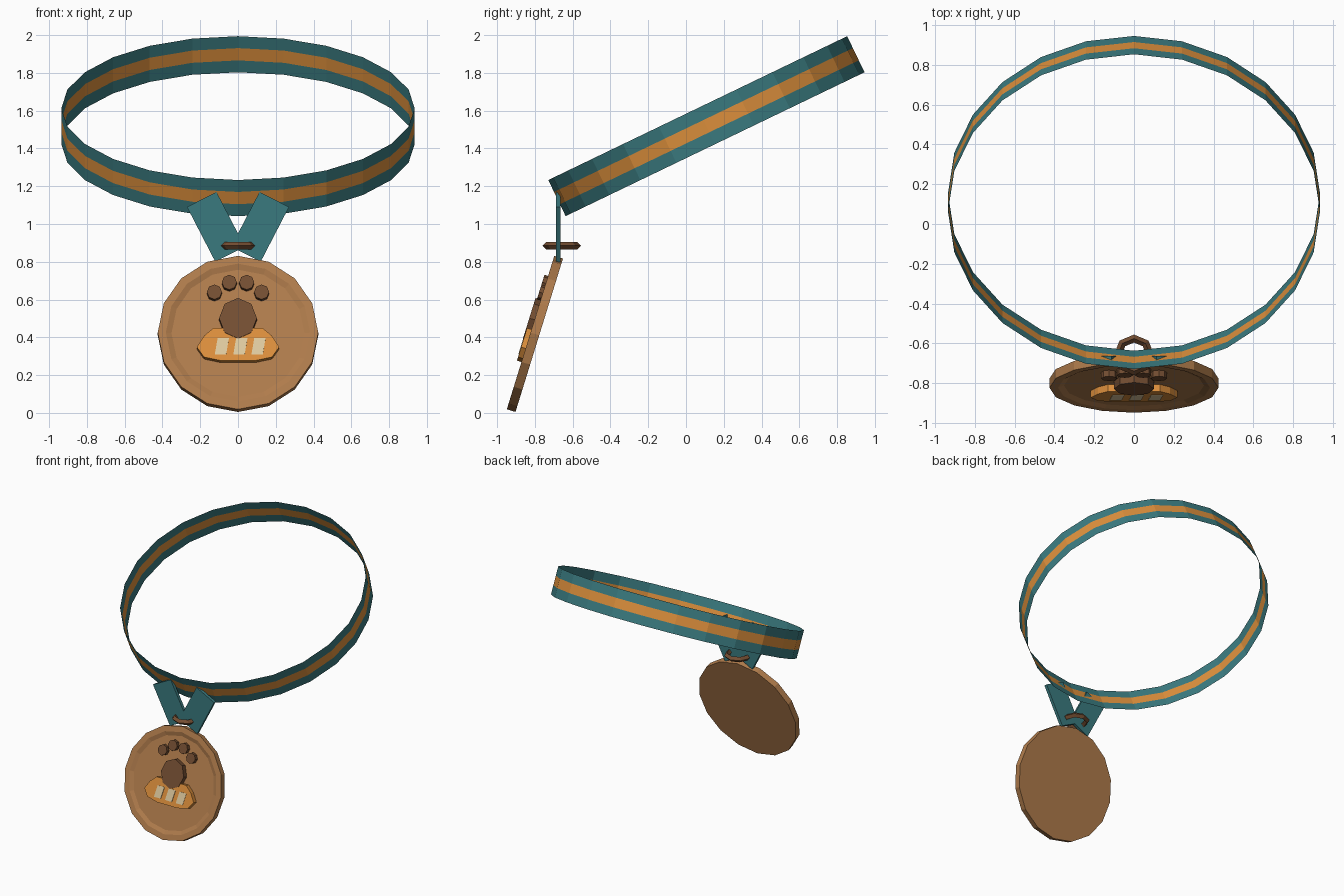
import bpy, bmesh, math
from mathutils import Matrix, Vector

if "Cube" in bpy.data.objects:
    bpy.data.objects.remove(bpy.data.objects["Cube"])


def material(name, rgb):
    m = bpy.data.materials.new(name)
    lin = [((c / 255 + 0.055) / 1.055) ** 2.4 for c in rgb]
    m.diffuse_color = (*lin, 1)
    m.use_nodes = True
    m.node_tree.nodes["Principled BSDF"].inputs["Base Color"].default_value = m.diffuse_color
    return m


TEAL = material("teal", (58, 122, 127))
ORANGE = material("orange", (220, 143, 60))
BRONZE = material("bronze", (176, 124, 76))
BROWN = material("dark_brown", (116, 78, 50))
CREAM = material("cream", (224, 203, 160))


def finish(name, bm, mats, matrix=None, fix=True):
    if fix:
        bmesh.ops.recalc_face_normals(bm, faces=bm.faces)
    if matrix:
        bm.transform(matrix)
    me = bpy.data.meshes.new(name)
    bm.to_mesh(me)
    bm.free()
    for m in mats:
        me.materials.append(m)
    ob = bpy.data.objects.new(name, me)
    bpy.context.collection.objects.link(ob)
    return ob


def rings(bm, profile, n, closed=False):
    """Revolve (radius, height) pairs around local z."""
    loops = [[bm.verts.new((r * math.sin(math.tau * i / n), r * math.cos(math.tau * i / n), h))
              for i in range(n)] for r, h in profile]
    pairs = list(zip(loops, loops[1:])) + ([(loops[-1], loops[0])] if closed else [])
    for k, (a, b) in enumerate(pairs):
        for i in range(n):
            j = (i + 1) % n
            f = bm.faces.new((a[j], a[i], b[i], b[j]))
            f.material_index = k
    return loops


def prism(name, pts, z0, z1, mat, matrix):
    """Extrude a flat outline from z0 to z1."""
    bm = bmesh.new()
    lo = [bm.verts.new((x, y, z0)) for x, y in pts]
    hi = [bm.verts.new((x, y, z1)) for x, y in pts]
    bm.faces.new(lo[::-1])
    bm.faces.new(hi)
    for i in range(len(pts)):
        j = (i + 1) % len(pts)
        bm.faces.new((lo[i], lo[j], hi[j], hi[i]))
    return finish(name, bm, [mat], matrix)


def ellipse(cx, cy, rx, ry, n):
    return [(cx + rx * math.sin(math.tau * i / n), cy + ry * math.cos(math.tau * i / n))
            for i in range(n)]


# Neck ribbon: thin tilted oval band in three stripes
bm = bmesh.new()
rings(bm, [(1, -0.106), (1, -0.036), (1, 0.036), (1, 0.106)], 24)
for f in bm.faces:
    f.material_index = 1 if f.material_index == 1 else 0
bm.normal_update()
if bm.faces[:][0].normal.dot(bm.faces[:][0].calc_center_median()) < 0:
    bmesh.ops.reverse_faces(bm, faces=bm.faces)
finish("neck_ribbon", bm, [TEAL, ORANGE],
       Matrix.Translation((0, 0.108, 1.518)) @ Matrix.Rotation(math.radians(25.7), 4, 'X')
       @ Matrix.Diagonal((0.935, 0.878, 1, 1)), fix=False)

# Hanging straps: mirrored slanted strips crossing above the medal
upright = Matrix.Rotation(math.radians(90), 4, 'X')
for side, label in ((-1, "left"), (1, "right")):
    pts = [(0.27, 1.09), (0.114, 1.17), (-0.036, 0.88), (0.12, 0.80)]
    prism("strap_" + label, [(side * x, z) for x, z in pts], 0.664, 0.688, TEAL, upright)

# Link ring: eight sided with a diamond section
bm = bmesh.new()
rings(bm, [(0.102, 0), (0.082, 0.021), (0.062, 0), (0.082, -0.021)], 8, closed=True)
for f in bm.faces:
    f.material_index = 0
finish("link_ring", bm, [BROWN], Matrix.Translation((0, -0.658, 0.885)))

# Medal: leaning disc, local y runs up the face and local z points forward
TILT = math.radians(17.2)
FACE = Matrix.Translation((0, -0.80, 0.418)) @ Matrix.Rotation(math.radians(90) - TILT, 4, 'X')
bm = bmesh.new()
loops = rings(bm, [(0.425, -0.024), (0.425, 0.024), (0.382, 0.024), (0.352, 0.012)], 16)
bm.faces.new(loops[0])
bm.faces.new(loops[-1])
for f in bm.faces:
    f.material_index = 0
finish("medal", bm, [BRONZE], FACE)

# Paw emblem: one pad and four toes
prism("paw_pad", ellipse(0, 0.071, 0.1, 0.112, 8), 0.01, 0.053, BROWN, FACE)
for i, (x, v) in enumerate([(-0.125, 0.219), (-0.046, 0.273), (0.046, 0.273), (0.125, 0.219)]):
    prism(f"paw_toe_{i + 1}", ellipse(x, v, 0.04, 0.041, 8), 0.01, 0.044, BROWN, FACE)

# Orange bar under the paw
half = [(0.09, -0.163), (0.18, -0.143), (0.218, -0.088), (0.18, -0.026), (0.13, 0.018)]
prism("bar", half + [(-x, v) for x, v in half[::-1]], 0.01, 0.049, ORANGE, FACE)

# Slanted pale stripes on the bar
for i, x in enumerate((-0.093, 0.005, 0.101)):
    pts = [(x - 0.03, -0.13), (x + 0.03, -0.13), (x + 0.045, -0.04), (x - 0.015, -0.04)]
    prism(f"bar_stripe_{i + 1}", pts, 0.046, 0.052, CREAM, FACE)
